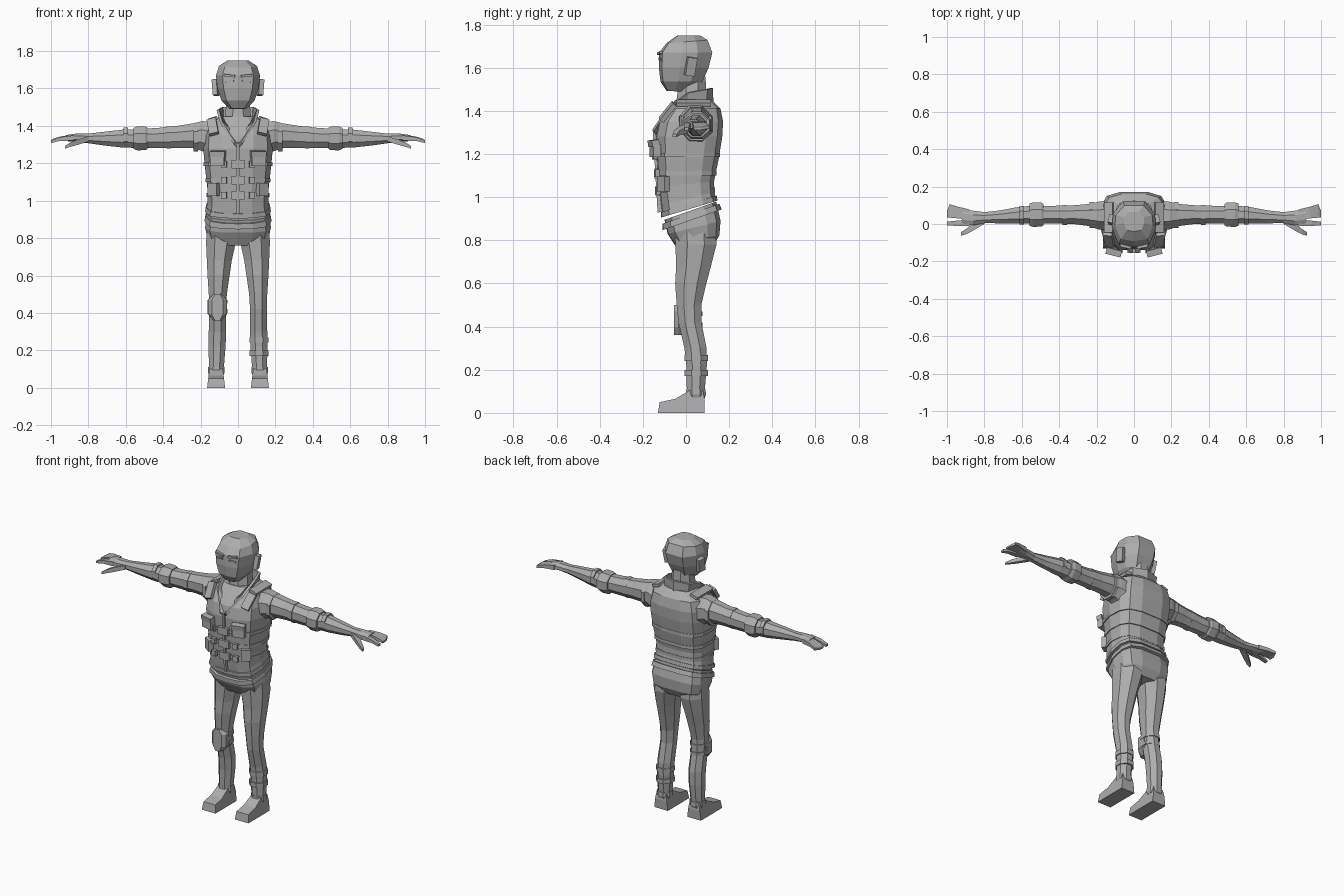
import bpy, bmesh, math
from mathutils import Vector, Matrix

grey = bpy.data.materials.new("plain grey")
grey.diffuse_color = (0.42, 0.42, 0.42, 1)


def finish(name, bm, mirror=False, solid=0):
    bmesh.ops.recalc_face_normals(bm, faces=bm.faces[:])
    me = bpy.data.meshes.new(name)
    bm.to_mesh(me)
    bm.free()
    me.materials.append(grey)
    ob = bpy.data.objects.new(name, me)
    bpy.context.collection.objects.link(ob)
    if mirror:
        ob.modifiers.new("mirror", 'MIRROR').use_clip = True
    if solid:
        m = ob.modifiers.new("thickness", 'SOLIDIFY')
        m.thickness, m.offset = solid, 0
    return ob


def loft(name, rings, mirror=False):
    """Skin a list of equal-length rings of points and cap the ends."""
    bm = bmesh.new()
    rows = [[bm.verts.new(p) for p in r] for r in rings]
    n = len(rows[0])
    for a, b in zip(rows, rows[1:]):
        for i in range(n):
            bm.faces.new((a[i], a[(i + 1) % n], b[(i + 1) % n], b[i]))
    bm.faces.new(rows[0])
    bm.faces.new(rows[-1])
    return finish(name, bm, mirror)


def box(name, c, size, rot=(0, 0, 0), mirror=False, taper=1):
    """Box with optional narrower top."""
    bm = bmesh.new()
    bmesh.ops.create_cube(bm, size=1)
    for v in bm.verts:
        if v.co.z > 0:
            v.co.x *= taper
    m = Matrix.Translation(c)
    for axis, a in zip("ZYX", reversed(rot)):
        m = m @ Matrix.Rotation(a, 4, axis)
    bm.transform(m @ Matrix.Diagonal((*size, 1)))
    return finish(name, bm, mirror)


# Horizontal cross-sections: z, half width, front y, back y, slope
BODY = [(0, -1), (.45, -.97), (.85, -.72), (1, -.1), (.97, .5), (.8, .85), (.4, 1)]
BODY = BODY + [(0, 1)] + [(-x, y) for x, y in reversed(BODY[1:])]
HEAD = [(0, -1), (.7, -.88), (1, -.15), (.95, .45), (.5, 1)]
HEAD = HEAD + [(-x, y) for x, y in reversed(HEAD[1:])]


def section(shape, z, hw, yf, yb, slope=0):
    yc, ry = (yf + yb) / 2, (yb - yf) / 2
    return [(x * hw, yc + y * ry, z + slope * (yc + y * ry)) for x, y in shape]


def ngon(n, c, ra, rb, axis, turn=0.5):
    """Polygon ring across the x axis (y, z radii) or the z axis (x, y radii)."""
    pts = []
    for i in range(n):
        a = (i + turn) * math.tau / n
        u, v = ra * math.cos(a) / math.cos(math.pi / n), rb * math.sin(a) / math.cos(math.pi / n)
        pts.append((c[0], c[1] + u, c[2] + v) if axis == 'x' else (c[0] + u, c[1] + v, c[2]))
    return pts


# Jacket and vest
torso = [(.945, .172, -.108, .14, .3), (.99, .164, -.115, .132, .25), (1.06, .163, -.125, .13, .1),
         (1.18, .177, -.135, .152), (1.28, .186, -.14, .168), (1.35, .182, -.125, .172),
         (1.41, .165, -.08, .16), (1.45, .1, -.05, .12)]
loft("vest", [section(BODY, *r) for r in torso])
loft("vest_hem", [section(BODY, .94, .176, -.115, .146, .3), section(BODY, .965, .173, -.117, .142, .3)])

# Webbing straps round the body
for z, hw, yf, yb in ((1.03, .168, -.128, .134), (1.11, .173, -.133, .142), (1.195, .184, -.142, .158)):
    loft("webbing_strap", [section(BODY, z - .01, hw, yf, yb), section(BODY, z + .01, hw, yf, yb)])
    box("buckle_centre", (0, yf - .004, z), (.07, .02, .045))
    box("buckle_side", (.075, yf - .002, z), (.03, .02, .035), (0, 0, .2), True)

# Pouches, shoulder straps and zip
box("chest_pouch", (.108, -.143, 1.215), (.075, .035, .06), (0, 0, .25), True)
box("pouch_flap", (.108, -.15, 1.25), (.082, .035, .03), (.15, 0, .25), True)
box("side_pouch", (.13, -.105, 1.06), (.06, .03, .07), (0, 0, .6), True)
box("shoulder_strap", (.135, -.085, 1.395), (.05, .022, .1), (-.65, .25, .1), True)
box("shoulder_top_strap", (.135, .035, 1.437), (.05, .16, .018), (0, .33, 0), True)
box("zip", (0, -.128, 1.12), (.014, .03, .38), (.06, 0, 0))

# Open collar: strip from the neckline up to the raised rim
low = [(.003, -.14, 1.29), (.055, -.09, 1.39), (.09, 0, 1.42), (.08, .09, 1.435), (0, .12, 1.44)]
high = [(.022, -.152, 1.31), (.09, -.08, 1.42), (.108, .01, 1.485), (.085, .095, 1.5), (0, .118, 1.505)]
bm = bmesh.new()
a, b = ([bm.verts.new(p) for p in row] for row in (low, high))
for i in range(4):
    bm.faces.new((a[i], a[i + 1], b[i + 1], b[i]))
finish("collar", bm, True, .014)

# Neck and head
loft("neck", [ngon(8, (0, .025, 1.40), .075, .075, 'z'), ngon(8, (0, .03, 1.56), .058, .06, 'z')])
skull = [(1.488, .045, -.09, .0, -.05), (1.535, .088, -.118, .075), (1.60, .11, -.126, .105),
         (1.67, .118, -.124, .122), (1.72, .102, -.092, .1, .08), (1.75, .055, -.04, .065)]
loft("head", [section(HEAD, *r) for r in skull])
box("ear", (.12, .022, 1.605), (.026, .045, .085), (-.15, .12, .25), True)
box("brow", (.045, -.119, 1.668), (.06, .018, .012), (0, -.1, .2), True)
box("eyelid", (.045, -.119, 1.64), (.045, .01, .009), (0, .1, .2), True)

# Hips, belt and trousers
hips = [(.765, .13, -.04, .13, .1), (.80, .165, -.06, .155, .15), (.85, .176, -.085, .16, .25),
        (.93, .168, -.1, .14, .35)]
loft("hips", [section(BODY, *r) for r in hips])
loft("belt", [section(BODY, .885, .18, -.108, .165, .35), section(BODY, .915, .175, -.11, .155, .35)])
leg = [(.86, .088, .042, .08, .1), (.78, .091, .046, .084, .1), (.68, .1, .035, .07, .085),
       (.6, .104, .022, .062, .076), (.5, .108, .014, .051, .06), (.42, .109, .018, .047, .056),
       (.3, .11, .044, .049, .054), (.22, .112, .049, .048, .05), (.09, .116, .045, .041, .043)]
loft("trouser_leg", [ngon(8, (x, y, z), rx * .95, ry * .95, 'z') for z, x, y, rx, ry in leg], True)
loft("trouser_cuff", [ngon(8, (.116, .047, z), r, r, 'z') for z, r in ((.07, .04), (.085, .045), (.11, .044))], True)

# Pad on one knee, bands on the other shin
loft("knee_pad", [[(-.11 + x * w, y, z + dz) for x, dz, y in
                   ((-1, -.035, y0), (-.45, -.07, y0), (.45, -.07, y0), (1, -.035, y0),
                    (1, .04, y0), (.45, .07, y0), (-.45, .07, y0), (-1, .04, y0))]
                  for w, y0, z in ((.052, .02, .43), (.05, -.035, .43), (.03, -.055, .43))])
for z in (.41, .46):
    loft("knee_strap", [ngon(8, (-.109, .016, z + d), .052, .06, 'z') for d in (-.01, .01)])
for z in (.185, .255):
    loft("shin_band", [ngon(8, (.112, .048, z + d), .051, .054, 'z') for d in (-.014, .014)])

# Shoes: side outline, tapered towards the top
outline = [(-.13, 0), (.085, 0), (.087, .06), (.078, .105), (.018, .105), (-.05, .065), (-.122, .05)]
loft("shoe", [[(.117 + s * (.048 - z * .12), y, z) for y, z in outline] for s in (-1, 1)], True)

# Sleeve, forearm and palm: x, y, z, half depth, half height
arm = [(.13, .045, 1.325, .085, .1), (.19, .045, 1.345, .078, .085), (.24, .048, 1.347, .062, .07),
       (.32, .05, 1.342, .053, .062), (.42, .05, 1.336, .05, .057), (.55, .05, 1.332, .05, .052),
       (.62, .046, 1.332, .047, .05), (.72, .038, 1.332, .036, .038), (.8, .034, 1.333, .031, .027),
       (.86, .032, 1.337, .041, .024), (.92, .04, 1.335, .045, .017)]
loft("arm", [ngon(8, (x, y, z), ry * .95, rz * .95, 'x') for x, y, z, ry, rz in arm], True)
cuff = [(.485, .06, .06), (.495, .067, .066), (.54, .069, .067), (.56, .062, .058)]
loft("sleeve_cuff", [ngon(8, (x, .05, 1.333), ry * .95, rz * .95, 'x') for x, ry, rz in cuff], True)
for x, ry, rz in ((.225, .074, .08), (.37, .055, .062), (.6, .052, .054)):
    loft("sleeve_fold", [ngon(8, (x + d, .048, 1.339), ry * .95, rz * .95, 'x') for d in (-.012, .012)], True)


# Fingers and thumb: four-sided tapering bars
def finger(name, rows):
    loft(name, [[(x, y0, z - h), (x, y1, z - h), (x, y1, z + h), (x, y0, z + h)]
                for x, y0, y1, z, h in rows], True)


finger("joined_fingers", [(.88, .022, .078, 1.337, .014), (.94, .03, .092, 1.335, .011),
                          (.985, .034, .106, 1.325, .008), (1.0, .036, .07, 1.318, .006)])
finger("index_finger", [(.88, -.01, .024, 1.335, .014), (.95, -.01, .018, 1.33, .01), (1.0, -.008, .012, 1.315, .007)])
finger("thumb", [(.80, .0, .04, 1.33, .014), (.86, -.035, .005, 1.312, .014),
                 (.90, -.056, -.028, 1.298, .011), (.925, -.062, -.044, 1.285, .007)])
